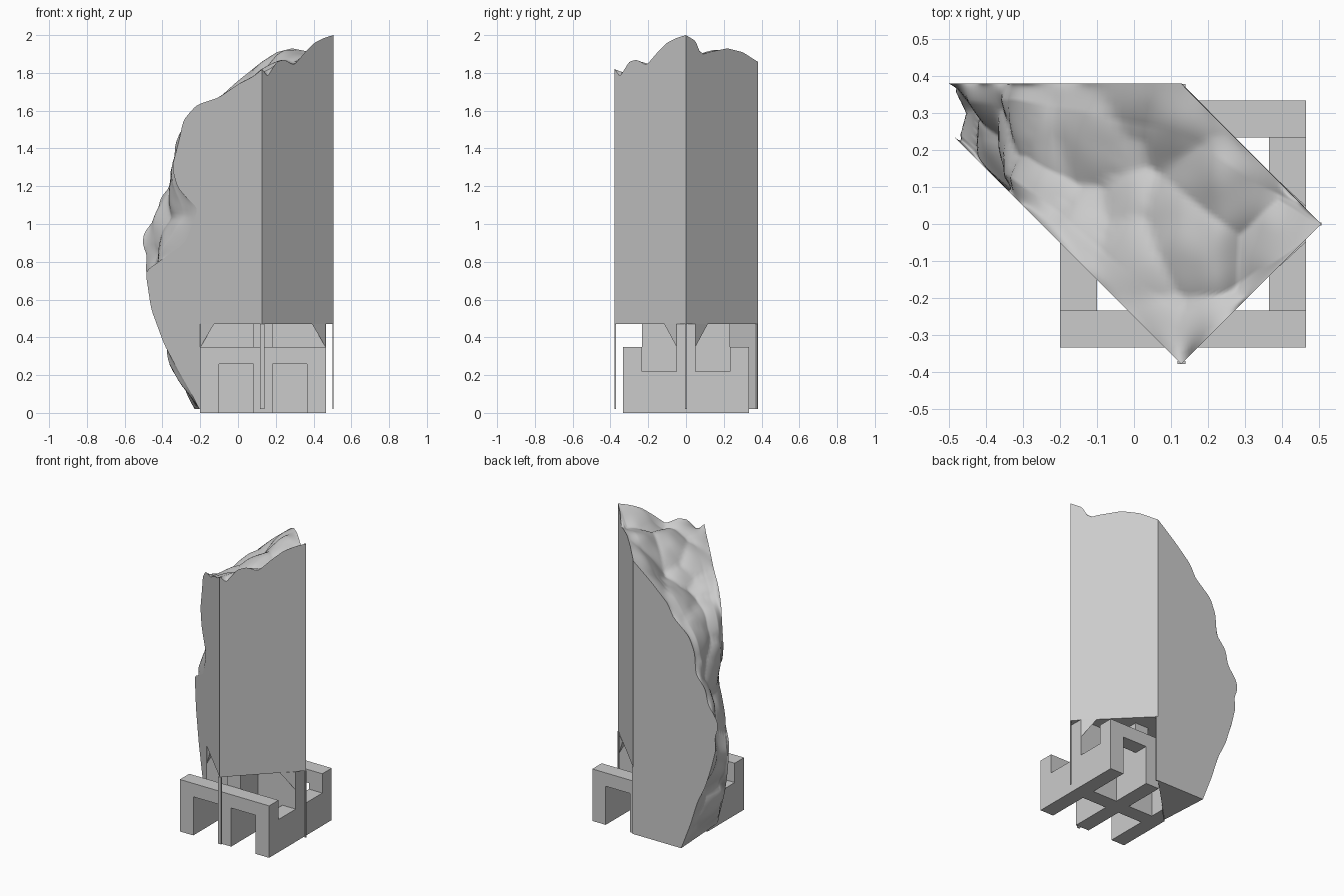
import bpy, bmesh
from mathutils import Vector, noise

if "Cube" in bpy.data.objects:
    bpy.data.objects.remove(bpy.data.objects["Cube"], do_unlink=True)

stone = bpy.data.materials.new("stone grey")
stone.use_nodes = True
GREY = (0.6, 0.6, 0.6, 1)
stone.diffuse_color = GREY
stone.node_tree.nodes["Principled BSDF"].inputs["Base Color"].default_value = GREY

CX, R, BACK = 0.128, 0.378, 0.38
LOW, DOCK = 0.02, 0.47


def finish(bm, name):
    bmesh.ops.recalc_face_normals(bm, faces=bm.faces)
    mesh = bpy.data.meshes.new(name)
    bm.to_mesh(mesh)
    bm.free()
    mesh.materials.append(stone)
    obj = bpy.data.objects.new(name, mesh)
    bpy.context.collection.objects.link(obj)
    return obj


def box(name, x0, x1, y0, y1, z0, z1, trim=False):
    """Box, optionally trimmed where it would run into the boulder's foot."""
    bm = bmesh.new()
    bmesh.ops.create_cube(bm, size=1)
    for v in bm.verts:
        v.co = Vector(((x0 + x1) / 2 + v.co.x * (x1 - x0),
                       (y0 + y1) / 2 + v.co.y * (y1 - y0),
                       (z0 + z1) / 2 + v.co.z * (z1 - z0)))
    if trim:
        cut = bmesh.ops.bisect_plane(bm, geom=bm.verts[:] + bm.edges[:] + bm.faces[:],
                                     plane_co=(-.2, .05, 0), plane_no=(-1, 1, 0), clear_outer=True)
        rim = [e for e in cut["geom_cut"] if isinstance(e, bmesh.types.BMEdge)]
        bmesh.ops.holes_fill(bm, edges=rim)
    return finish(bm, name)


def resample(points, count):
    """Evenly spaced points along a polyline, softened between its ends."""
    lengths = [0]
    for a, b in zip(points, points[1:]):
        lengths.append(lengths[-1] + (b - a).length)
    out, k = [], 0
    for i in range(count + 1):
        d = lengths[-1] * i / count
        while k < len(points) - 2 and d > lengths[k + 1]:
            k += 1
        out.append(points[k].lerp(points[k + 1], (d - lengths[k]) / (lengths[k + 1] - lengths[k])))
    return [out[0]] + [(out[i - 1] + out[i] * 2 + out[i + 1]) / 4 for i in range(1, count)] + [out[-1]]


# Outlines of the four sawn faces where they meet the rough face
front_left = [(-.205, .02), (-.24, .09), (-.33, .25), (-.39, .36), (-.46, .55), (-.49, .75), (-.42, .8),
              (-.28, .9), (-.21, 1.08), (-.32, 1.19), (-.35, 1.3), (-.31, 1.45), (-.29, 1.55),
              (-.22, 1.63), (-.1, 1.67), (0, 1.74), (.08, 1.78), (CX, 1.82)]
back = [(-.23, .02), (-.3, .2), (-.35, .36), (-.41, .48), (-.46, .64), (-.49, .76), (-.48, .83),
        (-.505, .89), (-.5, .95), (-.43, 1.04), (-.41, 1.14), (-.34, 1.22), (-.33, 1.36),
        (-.29, 1.46), (-.17, 1.56), (-.13, 1.64), (-.01, 1.75), (CX, 1.86)]
front_right = [(-R, 1.82), (-.35, 1.78), (-.3, 1.86), (-.26, 1.87), (-.21, 1.84), (-.15, 1.91),
               (-.1, 1.96), (-.05, 1.985), (0, 2)]
back_right = [(R, 1.86), (.3, 1.91), (.22, 1.93), (.12, 1.91), (.08, 1.895), (.05, 1.97), (0, 2)]

ROWS, TOP, COLS = 90, 44, 60
edge_a = resample([Vector((x, CX - R - x, z)) for x, z in front_left], ROWS)
edge_b = resample([Vector((x, BACK, z)) for x, z in back], ROWS)
edge_a += resample([Vector((CX + R + y, y, z)) for y, z in front_right], TOP)[1:]
edge_b += resample([Vector((CX + R - y, y, z)) for y, z in back_right], TOP)[1:]
LAST = len(edge_a) - 1

# Stretch a sheet between the outlines and relax it
sheet = [[a.lerp(b, j / COLS) for j in range(COLS + 1)] for a, b in zip(edge_a, edge_b)]
for _ in range(40):
    sheet = [sheet[0]] + [
        [row[0]] + [(up[j] + down[j] + row[j - 1] + row[j + 1]) / 4 for j in range(1, COLS)] + [row[-1]]
        for up, row, down in zip(sheet, sheet[1:], sheet[2:])] + [sheet[-1]]


def lumpy(p, i, j):
    """Push a sheet point out into rounded lumps, staying inside the sawn faces."""
    t = j / COLS
    fade = min(1, 6 * t, 6 * (1 - t), i / 8, (LAST - i) / 20)
    near = noise.voronoi(p * 3.8 + Vector((.3, .7, .2)))[0][0]
    up = min(1, max(0, (p.z - 1.3) / 0.5))
    lump = 0.12 * (0.4 - 0.2 * up - 1.1 * near * near) + 0.012 * noise.noise(p * 9)
    out = Vector((-.8, .35, .1)).lerp(Vector((-.1, .05, .8)), up)
    p = p + out * lump * fade
    p.y = min(p.y, BACK)
    p.x = max(p.x, CX - R - p.y, -.505)
    p.z = min(p.z, 2)
    return p


# Boulder with four sawn faces and a square notch for the stand
bm = bmesh.new()
grid = [[bm.verts.new(lumpy(p, i, j)) for j, p in enumerate(row)] for i, row in enumerate(sheet)]
for r0, r1 in zip(grid, grid[1:]):
    for j in range(COLS):
        bm.faces.new((r0[j], r0[j + 1], r1[j + 1], r1[j])).smooth = True
front_v = bm.verts.new((CX, -R, DOCK))
right_v = bm.verts.new((CX + R, 0, DOCK))
back_v = bm.verts.new((CX, BACK, DOCK))
back_low = bm.verts.new((CX, BACK, LOW))
near_top, near_low = [bm.verts.new((-.2, -.05, z)) for z in (DOCK, LOW)]
far_top, far_low = [bm.verts.new((-.2, .05, z)) for z in (DOCK, LOW)]
col_a, col_b = [r[0] for r in grid], [r[-1] for r in grid]
for loop in (col_a[:ROWS + 1] + [front_v, near_top, near_low],
             col_a[ROWS:] + [right_v, front_v],
             col_b[ROWS:] + [right_v, back_v],
             col_b[:ROWS + 1] + [back_v, back_low],
             grid[0] + [back_low, far_low, near_low],
             [front_v, right_v, back_v, far_top, near_top],
             [near_top, far_top, far_low, near_low],
             [far_top, back_v, back_low, far_low]):
    for edge in bm.faces.new(loop).edges:
        edge.smooth = False
bmesh.ops.remove_doubles(bm, verts=bm.verts, dist=0.0002)
finish(bm, "boulder")

# Stand: front and back rails on legs, open where the boulder's foot stands
X0, X1, Y, W = -.2, .465, .333, .1
MID = (X0 + X1) / 2
LEGS = {"right": X0, "middle": MID - W / 2, "left": X1 - W}
for name, s, legs in (("front", -1, ("right", "middle", "left")), ("back", 1, ("middle", "left"))):
    y0, y1 = sorted((s * Y, s * (Y - W)))
    box(name + "_rail", X0, X1, y0, y1, .26, .35, trim=True)
    for leg in legs:
        box(f"{name}_{leg}_leg", LEGS[leg], LEGS[leg] + W, y0, y1, 0, .26, trim=True)

# Low side rails
for name in ("right", "left"):
    box(name + "_side_rail", LEGS[name], LEGS[name] + W, W - Y, Y - W, 0, .22, trim=True)

# Crossed bearers under the boulder
box("long_bearer", X0, X1, -W / 2, W / 2, 0, DOCK)
box("cross_bearer", MID - W / 2, MID + W / 2, W - Y, Y - W, 0, DOCK)

# Tapered wedges at the bearer ends
for name, s in (("left", 1), ("right", -1)):
    bm = bmesh.new()
    for y in (-1, 1):
        for dx, dy, z in ((.33, .05, .35), (.33, .05, DOCK), (.26, .115, DOCK)):
            bm.verts.new((MID + s * dx, y * dy, z))
    bmesh.ops.convex_hull(bm, input=bm.verts)
    finish(bm, name + "_wedge")

# Thin corner slivers hanging below the boulder
box("front_corner_sliver", CX - .011, CX + .011, -R, .008 - R, LOW, DOCK)
box("back_corner_sliver", CX - .011, CX + .011, R - .008, R, LOW, DOCK)
box("left_corner_sliver", CX + R - .006, CX + R, -.004, .004, LOW, DOCK)
